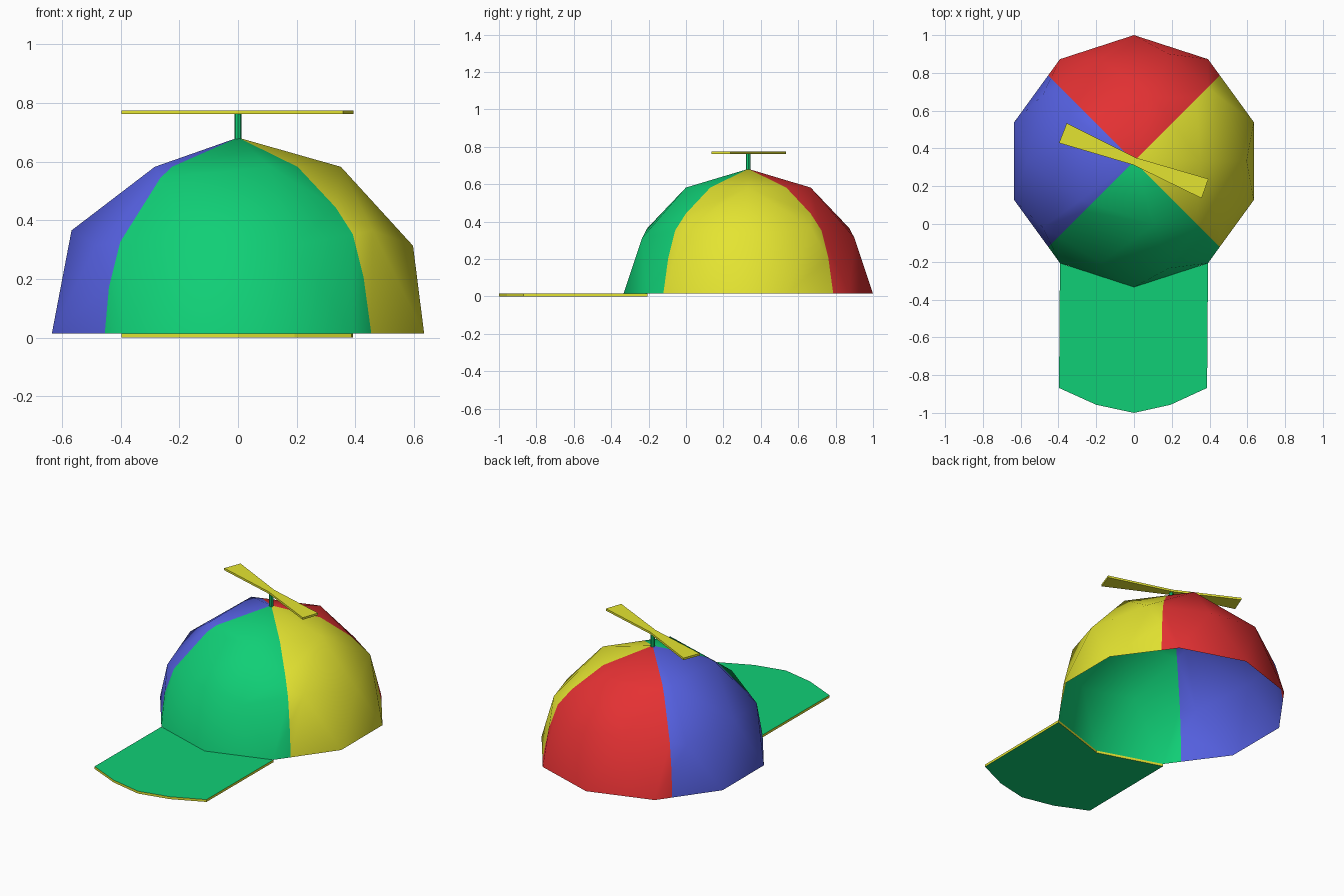
import bpy, bmesh, math
from mathutils import Vector

if "Cube" in bpy.data.objects:
    bpy.data.objects.remove(bpy.data.objects["Cube"])

R, CY, BASE = 0.667, 0.333, 0.015   # dome radius, dome centre y, rim height


def material(name, rgb):
    m = bpy.data.materials.new(name)
    m.diffuse_color = [(c / 255 / 12.92 if c < 11 else ((c / 255 + 0.055) / 1.055) ** 2.4)
                       for c in rgb] + [1]
    m.use_nodes = True
    m.node_tree.nodes["Principled BSDF"].inputs["Base Color"].default_value = m.diffuse_color
    return m


green = material("green", (16, 207, 118))
yellow = material("yellow", (228, 228, 49))
red = material("red", (228, 49, 51))
blue = material("blue", (85, 96, 224))


def finish(bm, name, mats):
    me = bpy.data.meshes.new(name)
    bm.to_mesh(me)
    bm.free()
    for m in mats:
        me.materials.append(m)
    ob = bpy.data.objects.new(name, me)
    bpy.context.collection.objects.link(ob)
    return ob


def slab(name, columns, z0, z1, mats):
    """Plate from (x_low, y_low, x_high, y_high) columns; sides use the last material."""
    bm = bmesh.new()
    rows = [[bm.verts.new((x, y, z)) for x, y in ((a, b), (c, d)) for z in (z0, z1)]
            for a, b, c, d in columns]
    for p, q in zip(rows, rows[1:]):
        bm.faces.new((p[1], q[1], q[3], p[3]))
        bm.faces.new((p[0], p[2], q[2], q[0]))
        bm.faces.new((p[0], q[0], q[1], p[1]))
        bm.faces.new((p[2], p[3], q[3], q[2]))
    for r in (rows[0], rows[-1]):
        bm.faces.new((r[0], r[1], r[3], r[2]))
    bmesh.ops.recalc_face_normals(bm, faces=bm.faces)
    for f in bm.faces:
        f.material_index = 0 if abs(f.normal.z) > 0.5 else len(mats) - 1
    return finish(bm, name, mats)


# Open dome: upper half of an icosphere, cut into four coloured quarters
bm = bmesh.new()
bmesh.ops.create_icosphere(bm, subdivisions=2, radius=R)
low = [f for f in bm.faces if f.calc_center_median().z < 0]
bmesh.ops.delete(bm, geom=low, context='FACES')
for n in ((1, 1, 0), (1, -1, 0)):
    bmesh.ops.bisect_plane(bm, geom=bm.verts[:] + bm.edges[:] + bm.faces[:],
                           dist=1e-5, plane_co=(0, 0, 0), plane_no=Vector(n).normalized())
for f in bm.faces:
    c = f.calc_center_median()
    f.smooth = True
    if abs(c.x) > abs(c.y):
        f.material_index = 1 if c.x > 0 else 3
    else:
        f.material_index = 0 if c.y < 0 else 2
bmesh.ops.translate(bm, vec=(0, CY, BASE), verts=bm.verts)
finish(bm, "cap_dome", [green, yellow, red, blue])

# Brim: green plate with a yellow edge, its back following the dome rim
slab("brim", [(-0.397, -0.868, -0.392, -0.207),
              (-0.2, -0.957, -0.196, -0.27),
              (0.0, -1.0, 0.0, CY - R),
              (0.193, -0.957, 0.196, -0.27),
              (0.387, -0.868, 0.392, -0.207)], 0, BASE, [green, yellow])

# Stem of the propeller
bm = bmesh.new()
bmesh.ops.create_cone(bm, cap_ends=True, segments=8, radius1=0.0125, radius2=0.0125, depth=0.1)
bmesh.ops.translate(bm, vec=(0, CY, 0.714), verts=bm.verts)
finish(bm, "propeller_stem", [green])

# Bow-tie propeller blade
slab("propeller_blade", [(-0.397, 0.429, -0.356, 0.534),
                         (-0.007, CY - 0.019, 0.007, CY + 0.019),
                         (0.358, 0.136, 0.394, 0.239)], 0.762, 0.775, [yellow])
